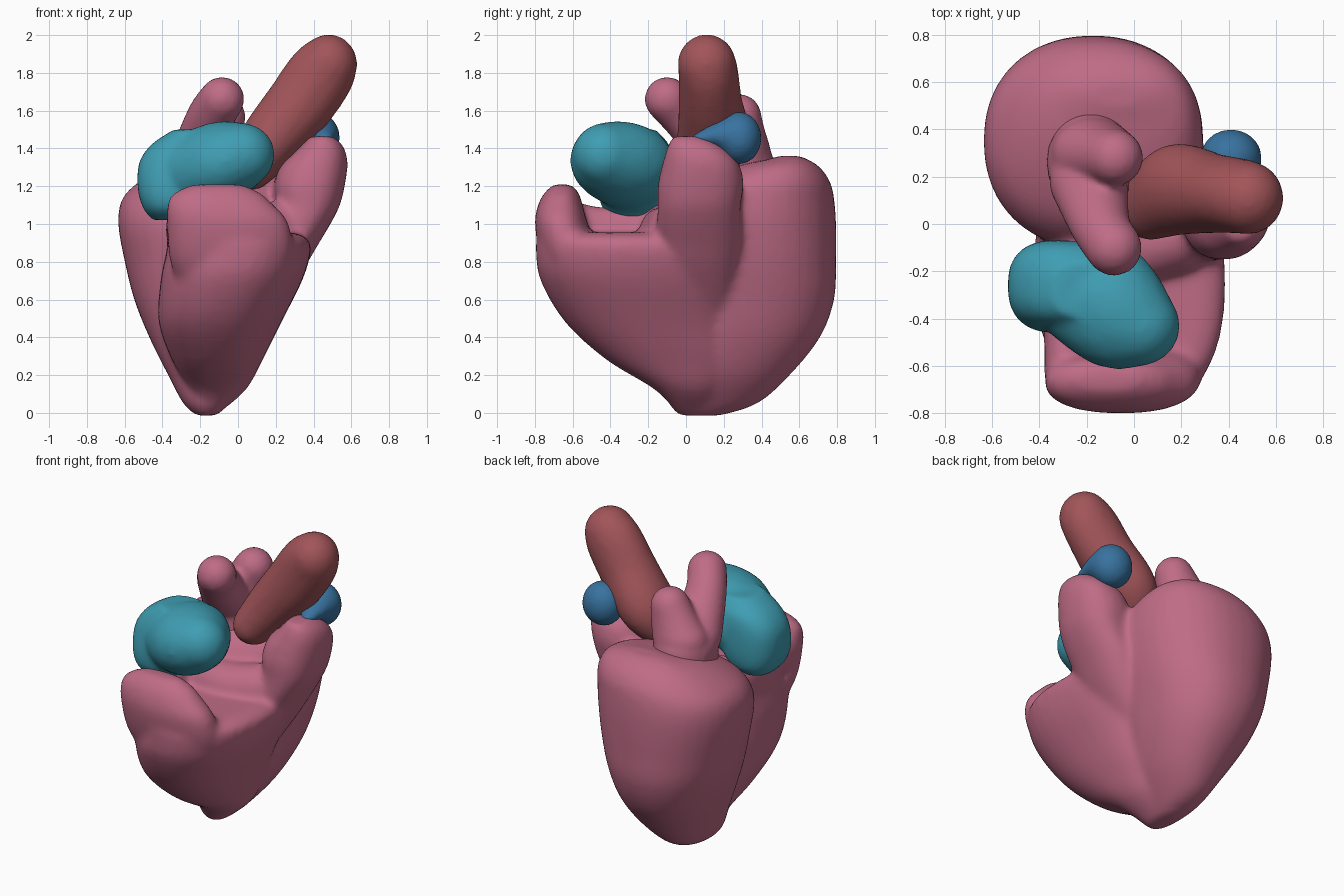
import bpy, bmesh, math
from mathutils import Vector, Matrix


def spline(rows, sub=4):
    """Smooth in-between rows (Catmull-Rom)."""
    out = []
    for i in range(len(rows) - 1):
        p = [rows[max(0, min(len(rows) - 1, i + k))] for k in (-1, 0, 1, 2)]
        for s in range(sub):
            t = s / sub
            out.append([b + 0.5 * t * (c - a + t * (2*a - 5*b + 4*c - d + t * (3*(b - c) + d - a)))
                        for a, b, c, d in zip(*p)])
    return out + [rows[-1]]


def loft(bm, rows, power=2.4, n=36):
    """Stack of rounded cross-sections: (z, x0, x1, y0, y1)."""
    rings = []
    for z, x0, x1, y0, y1 in spline(rows):
        ring = []
        for i in range(n):
            a = 2 * math.pi * i / n
            c, s = math.cos(a), math.sin(a)
            u = math.copysign(abs(c) ** (2 / power), c)
            v = math.copysign(abs(s) ** (2 / power), s)
            ring.append(bm.verts.new(((x0 + x1) / 2 + u * (x1 - x0) / 2,
                                      (y0 + y1) / 2 + v * (y1 - y0) / 2, z)))
        rings.append(ring)
    for a, b in zip(rings, rings[1:]):
        for i in range(n):
            j = (i + 1) % n
            bm.faces.new((a[i], a[j], b[j], b[i]))
    bm.faces.new(rings[0][::-1])
    bm.faces.new(rings[-1])


def sweep(bm, keys, steps=7):
    """Ellipsoids swept along keys: (x, y, z, rx, ry, rz)."""
    for k in spline(keys, steps):
        m = Matrix.Translation(Vector(k[:3])) @ Matrix.Diagonal((*k[3:], 1))
        bmesh.ops.create_icosphere(bm, subdivisions=3, radius=1, matrix=m)


def finish(name, bm, color, voxel=0.02, smooth=8):
    """Fuse the overlapping volumes into one soft skin."""
    me = bpy.data.meshes.new(name)
    bm.to_mesh(me)
    bm.free()
    ob = bpy.data.objects.new(name, me)
    bpy.context.collection.objects.link(ob)
    r = ob.modifiers.new("fuse", 'REMESH')
    r.mode = 'VOXEL'
    r.voxel_size = voxel
    r.use_smooth_shade = True
    s = ob.modifiers.new("soften", 'SMOOTH')
    s.factor = 0.5
    s.iterations = smooth
    bpy.context.view_layer.objects.active = ob
    for m in ("fuse", "soften"):
        bpy.ops.object.modifier_apply(modifier=m)
    mat = bpy.data.materials.new(name + "_color")
    mat.diffuse_color = (*color, 1)
    ob.data.materials.clear()
    ob.data.materials.append(mat)


PINK = (0.52, 0.15, 0.24)

# main muscle: rear lobe, front lobe, front rim and right-hand outlet
bm = bmesh.new()
loft(bm, [(-0.015, -0.22, -0.11, -0.03, 0.18),
          (0.05, -0.29, -0.05, -0.09, 0.38),
          (0.20, -0.37, 0.06, -0.10, 0.55),
          (0.40, -0.47, 0.15, -0.10, 0.71),
          (0.60, -0.55, 0.21, -0.10, 0.785),
          (0.80, -0.60, 0.26, -0.10, 0.795),
          (1.00, -0.635, 0.29, -0.10, 0.795),
          (1.13, -0.615, 0.29, -0.04, 0.785),
          (1.22, -0.53, 0.275, 0.06, 0.765),
          (1.30, -0.40, 0.22, 0.24, 0.71),
          (1.345, -0.27, 0.12, 0.44, 0.64),
          (1.36, -0.18, 0.04, 0.49, 0.60)], 2.2)
loft(bm, [(-0.015, -0.22, -0.12, -0.04, 0.12),
          (0.12, -0.26, 0.04, -0.16, 0.2),
          (0.28, -0.35, 0.13, -0.42, 0.3),
          (0.48, -0.42, 0.23, -0.64, 0.3),
          (0.70, -0.41, 0.34, -0.77, 0.3),
          (0.85, -0.38, 0.385, -0.795, 0.3),
          (0.92, -0.37, 0.37, -0.79, 0.25),
          (0.955, -0.33, 0.30, -0.75, 0.2)], 2.3)
loft(bm, [(0.60, -0.28, 0.15, -0.65, -0.40),
          (0.80, -0.36, 0.28, -0.76, -0.45),
          (1.00, -0.375, 0.27, -0.80, -0.52),
          (1.11, -0.375, 0.18, -0.78, -0.55),
          (1.17, -0.33, 0.11, -0.745, -0.57),
          (1.21, -0.24, 0.02, -0.70, -0.61)], 2.3)
loft(bm, [(0.55, 0.00, 0.20, -0.10, 0.25),
          (0.75, 0.03, 0.34, -0.15, 0.28),
          (0.90, 0.07, 0.43, -0.16, 0.30),
          (1.00, 0.15, 0.49, -0.155, 0.29),
          (1.10, 0.20, 0.54, -0.15, 0.29),
          (1.20, 0.19, 0.565, -0.15, 0.305),
          (1.30, 0.22, 0.58, -0.13, 0.29),
          (1.37, 0.29, 0.575, -0.11, 0.24),
          (1.43, 0.35, 0.545, -0.09, 0.16),
          (1.465, 0.38, 0.50, -0.07, 0.08)], 2.3)
# left wall of the front hollow and rise toward the rear
sweep(bm, [(-0.29, -0.62, 1.00, 0.09, 0.10, 0.12),
           (-0.29, -0.40, 0.97, 0.09, 0.10, 0.12),
           (-0.26, -0.15, 0.97, 0.10, 0.10, 0.14),
           (0.00, -0.10, 0.95, 0.15, 0.15, 0.15),
           (0.18, -0.06, 0.95, 0.15, 0.15, 0.17)])
finish("heart_muscle", bm, PINK, 0.02, 11)

# rear upper chamber with two knobs
bm = bmesh.new()
sweep(bm, [(-0.18, 0.24, 1.05, 0.19, 0.22, 0.15),
           (-0.18, 0.26, 1.20, 0.19, 0.22, 0.15),
           (-0.18, 0.26, 1.32, 0.19, 0.21, 0.15)])
sweep(bm, [(-0.19, 0.18, 1.37, 0.17, 0.16, 0.13),
           (-0.145, 0.00, 1.56, 0.13, 0.12, 0.13),
           (-0.085, -0.10, 1.66, 0.12, 0.12, 0.12)])
sweep(bm, [(-0.17, 0.30, 1.38, 0.18, 0.15, 0.14),
           (-0.12, 0.29, 1.48, 0.15, 0.13, 0.12),
           (-0.08, 0.28, 1.57, 0.12, 0.12, 0.12)])
finish("rear_chamber", bm, PINK, 0.018, 7)

# front upper chamber
bm = bmesh.new()
loft(bm, [(1.02, -0.45, -0.24, -0.36, -0.14),
          (1.08, -0.50, -0.18, -0.44, -0.09),
          (1.18, -0.53, -0.12, -0.46, -0.07),
          (1.32, -0.525, -0.10, -0.44, -0.07),
          (1.42, -0.46, -0.08, -0.42, -0.09),
          (1.50, -0.34, -0.06, -0.40, -0.16)], 2.5)
sweep(bm, [(-0.30, -0.27, 1.25, 0.19, 0.18, 0.20),
           (-0.11, -0.335, 1.32, 0.21, 0.27, 0.22),
           (0.02, -0.43, 1.365, 0.175, 0.17, 0.17)])
finish("front_chamber", bm, (0.05, 0.34, 0.45), 0.018, 8)

# main vessel, leaning right
bm = bmesh.new()
sweep(bm, [(0.07, 0.09, 1.31, 0.13, 0.16, 0.13),
           (0.18, 0.145, 1.45, 0.165, 0.195, 0.165),
           (0.325, 0.13, 1.63, 0.18, 0.17, 0.18),
           (0.43, 0.12, 1.78, 0.18, 0.16, 0.18),
           (0.48, 0.11, 1.845, 0.152, 0.155, 0.16)])
finish("main_vessel", bm, (0.36, 0.09, 0.10), 0.018, 5)

# small cap on the outlet
bm = bmesh.new()
sweep(bm, [(0.46, 0.08, 1.455, 0.045, 0.045, 0.03),
           (0.43, 0.20, 1.47, 0.10, 0.09, 0.08),
           (0.41, 0.28, 1.455, 0.13, 0.12, 0.14)])
finish("outlet_cap", bm, (0.04, 0.17, 0.35), 0.014, 6)
